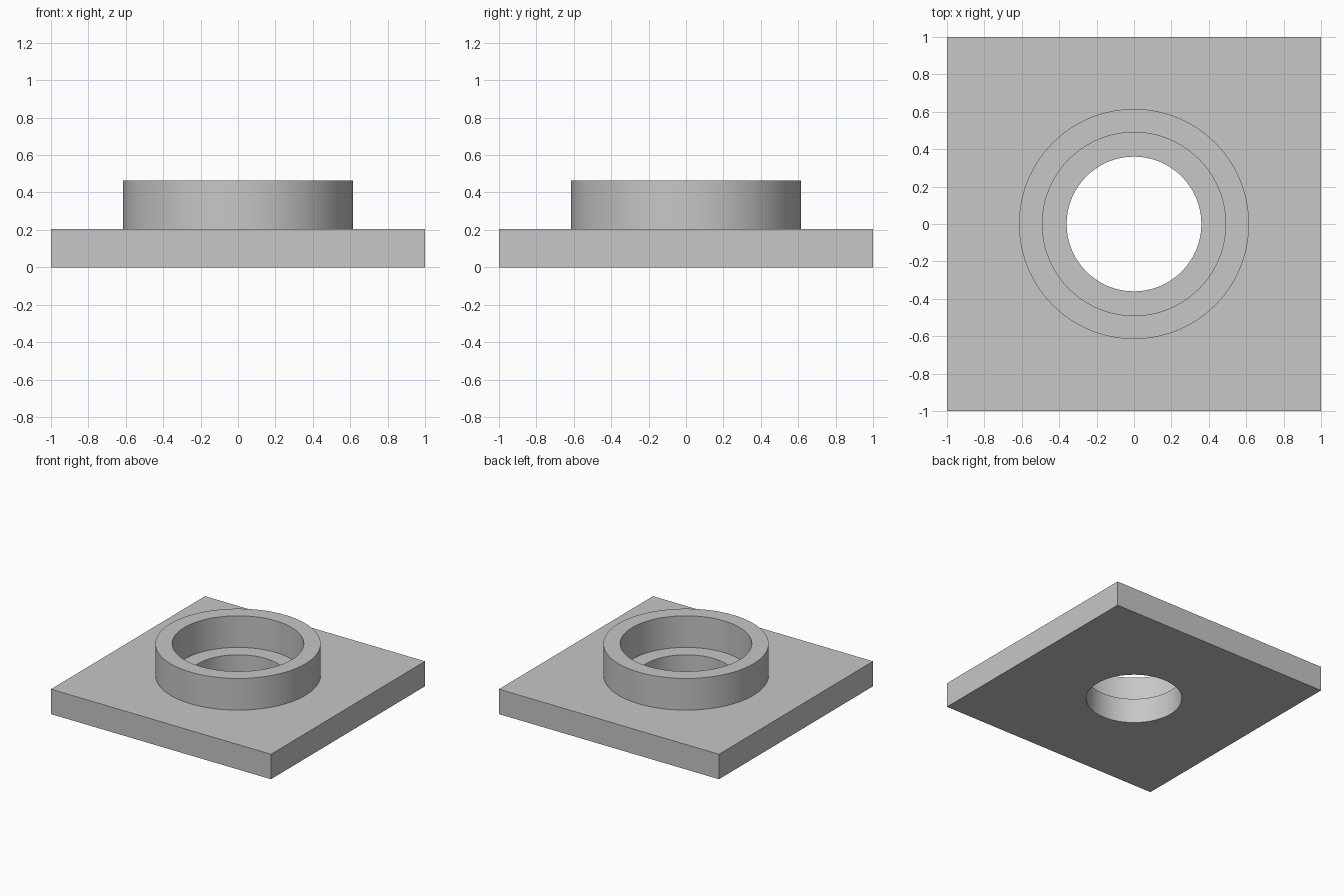
import bpy, bmesh
from math import cos, sin, tau, radians

SEGMENTS = 96
PLATE_TOP, COLLAR_TOP = 0.205, 0.465
HOLE_R, BORE_R, COLLAR_R = 0.36, 0.49, 0.615

cube = bpy.data.objects.get("Cube")
if cube:
    bpy.data.objects.remove(cube, do_unlink=True)

grey = bpy.data.materials.new("plain_grey")
grey.use_nodes = True
colour = (0.57, 0.57, 0.57, 1)
grey.diffuse_color = colour
grey.node_tree.nodes["Principled BSDF"].inputs["Base Color"].default_value = colour


def circle(bm, radius, z):
    return [bm.verts.new((radius * cos(tau * i / SEGMENTS), radius * sin(tau * i / SEGMENTS), z))
            for i in range(SEGMENTS)]


def square(bm, z):
    # Points on the square edge, in step with the circle so the two bridge neatly
    points = []
    for i in range(SEGMENTS):
        c, s = cos(tau * i / SEGMENTS), sin(tau * i / SEGMENTS)
        m = max(abs(c), abs(s))
        points.append(bm.verts.new((c / m, s / m, z)))
    return points


def bridge(bm, loops):
    for a, b in zip(loops, loops[1:]):
        for i in range(SEGMENTS):
            j = (i + 1) % SEGMENTS
            bm.faces.new((a[i], a[j], b[j], b[i]))


def finish(bm, name):
    mesh = bpy.data.meshes.new(name)
    bm.to_mesh(mesh)
    bm.free()
    mesh.materials.append(grey)
    obj = bpy.data.objects.new(name, mesh)
    bpy.context.collection.objects.link(obj)
    bpy.ops.object.select_all(action='DESELECT')
    obj.select_set(True)
    bpy.context.view_layer.objects.active = obj
    bpy.ops.object.shade_smooth_by_angle(angle=radians(30))


# Square plate with a through hole
bm = bmesh.new()
outer_low = square(bm, 0)
bridge(bm, [outer_low, square(bm, PLATE_TOP), circle(bm, HOLE_R, PLATE_TOP),
            circle(bm, HOLE_R, 0), outer_low])
finish(bm, "base_plate")

# Raised collar around a wider bore, open where it meets the plate
bm = bmesh.new()
bridge(bm, [circle(bm, COLLAR_R, PLATE_TOP), circle(bm, COLLAR_R, COLLAR_TOP),
            circle(bm, BORE_R, COLLAR_TOP), circle(bm, BORE_R, PLATE_TOP)])
finish(bm, "collar")
